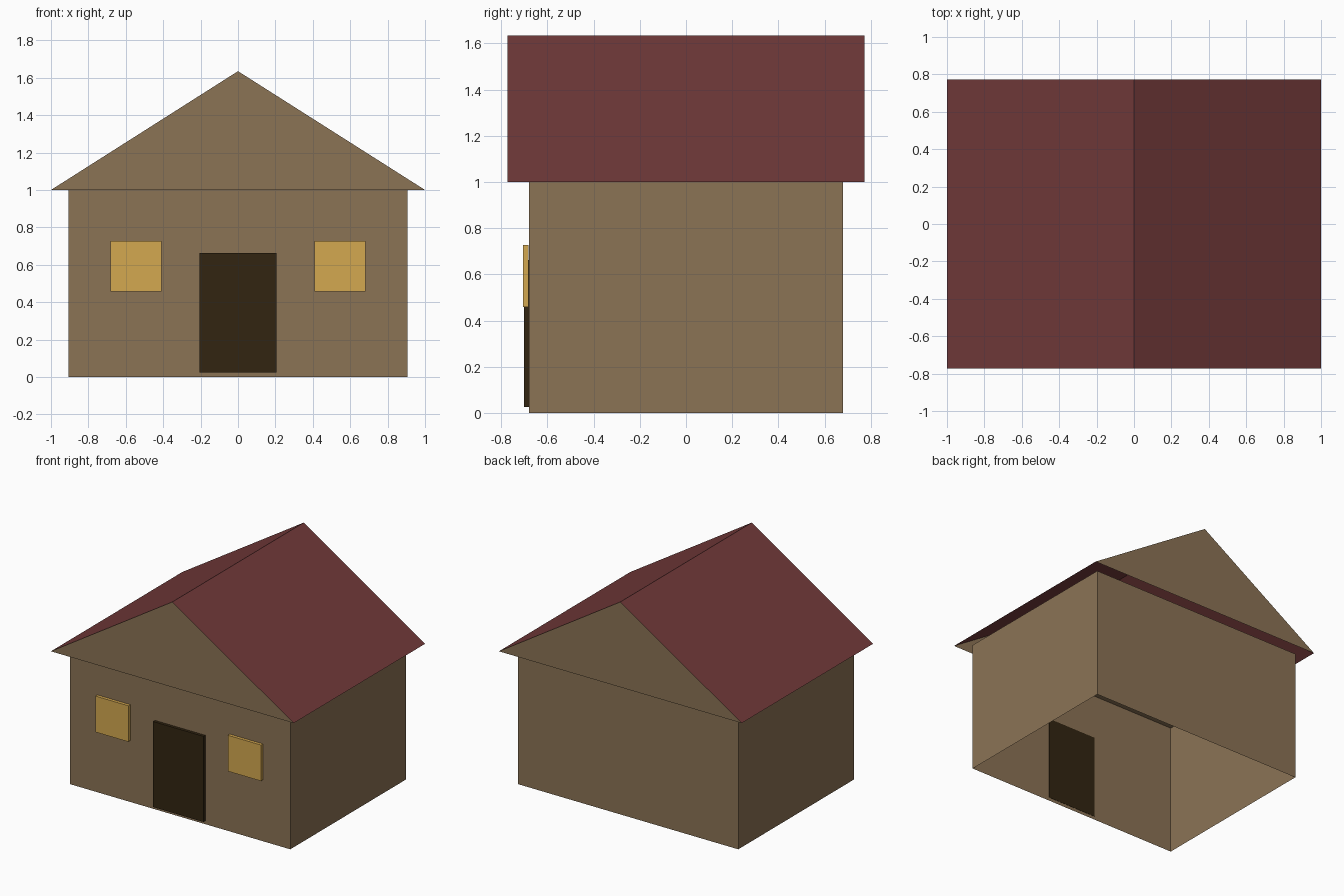
import bpy
import bmesh

cube = bpy.data.objects.get("Cube")
if cube:
    bpy.data.objects.remove(cube, do_unlink=True)


def linear(c):
    c /= 255
    return c / 12.92 if c <= 0.04045 else ((c + 0.055) / 1.055) ** 2.4


def material(name, rgb):
    mat = bpy.data.materials.new(name)
    mat.use_nodes = True
    colour = (*[linear(c) for c in rgb], 1)
    mat.diffuse_color = colour
    bsdf = mat.node_tree.nodes["Principled BSDF"]
    bsdf.inputs["Base Color"].default_value = colour
    bsdf.inputs["Roughness"].default_value = 0.9
    return mat


WALL = material("wall brown", (139, 115, 85))
ROOF = material("roof red", (114, 58, 58))
DOOR = material("door dark brown", (50, 37, 17))
GLASS = material("window amber", (212, 168, 80))


def add_object(name, bm, *mats):
    mesh = bpy.data.meshes.new(name)
    bm.to_mesh(mesh)
    bm.free()
    for mat in mats:
        mesh.materials.append(mat)
    obj = bpy.data.objects.new(name, mesh)
    bpy.context.collection.objects.link(obj)
    return obj


def box(name, low, high, mat, open_bottom=False):
    bm = bmesh.new()
    bmesh.ops.create_cube(bm, size=1)
    for v in bm.verts:
        v.co = [l + (c + 0.5) * (h - l) for l, h, c in zip(low, high, v.co)]
    if open_bottom:
        floor = [f for f in bm.faces if f.normal.z < -0.5]
        bmesh.ops.delete(bm, geom=floor, context="FACES_ONLY")
    return add_object(name, bm, mat)


# Walls: thin shell with a ceiling and no floor
box("walls", (-0.907, -0.68, 0), (0.907, 0.68, 1), WALL, open_bottom=True)

# Roof: gabled prism, open underneath, brown gable ends and red slopes
bm = bmesh.new()
profile = [(-1, 1), (1, 1), (0, 1.635)]
front = [bm.verts.new((x, -0.773, z)) for x, z in profile]
back = [bm.verts.new((x, 0.773, z)) for x, z in profile]
bm.faces.new(front)
bm.faces.new(back[::-1])
for a, b in ((1, 2), (2, 0)):
    bm.faces.new((front[a], back[a], back[b], front[b])).material_index = 1
bm.normal_update()
add_object("roof", bm, WALL, ROOF)

# Door: its back just shows inside the front wall
box("door", (-0.207, -0.702, 0.025), (0.207, -0.678, 0.662), DOOR)

# Windows: raised panes either side of the door
for side, sign in (("left", 1), ("right", -1)):
    x1, x2 = sorted((sign * 0.41, sign * 0.682))
    box(side + "_window", (x1, -0.705, 0.458), (x2, -0.682, 0.726), GLASS)
